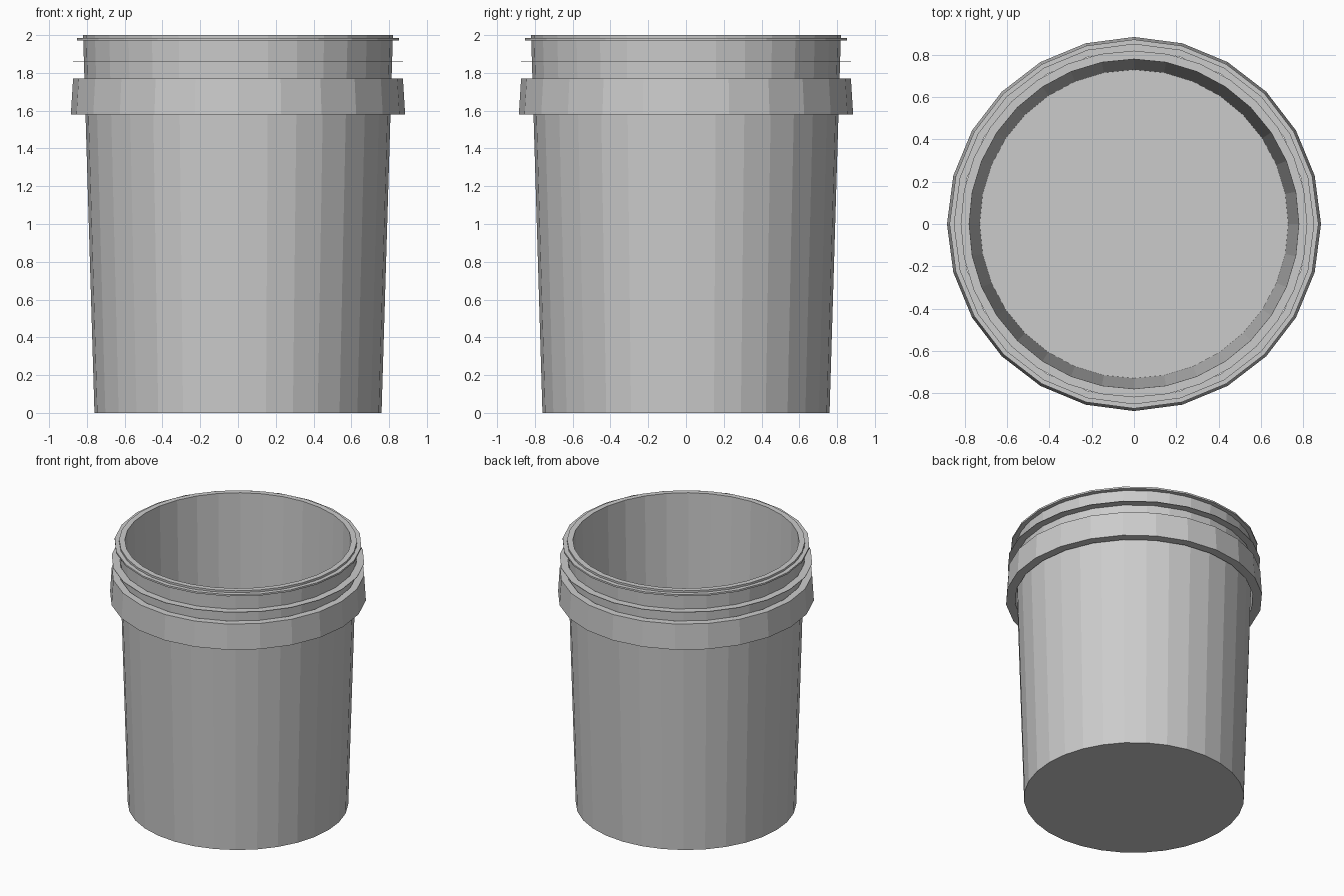
import bpy, bmesh, math

cube = bpy.data.objects.get("Cube")
if cube:
    bpy.data.objects.remove(cube, do_unlink=True)

GREY = (0.6, 0.6, 0.6, 1)
plastic = bpy.data.materials.new("grey plastic")
plastic.use_nodes = True
plastic.diffuse_color = GREY
plastic.node_tree.nodes["Principled BSDF"].inputs["Base Color"].default_value = GREY


def lathe(name, profile, sides, closed=False):
    """Turn a (radius, height) profile about z; open ends are capped."""
    bm = bmesh.new()
    rings = []
    for r, z in profile:
        rings.append([bm.verts.new((r * math.cos(math.tau * i / sides),
                                    r * math.sin(math.tau * i / sides), z))
                      for i in range(sides)])
    pairs = list(zip(rings, rings[1:]))
    if closed:
        pairs.append((rings[-1], rings[0]))
    else:
        bm.faces.new(rings[0])
        bm.faces.new(rings[-1])
    for a, b in pairs:
        for i in range(sides):
            j = (i + 1) % sides
            bm.faces.new((a[i], a[j], b[j], b[i]))
    bmesh.ops.recalc_face_normals(bm, faces=bm.faces)
    mesh = bpy.data.meshes.new(name)
    bm.to_mesh(mesh)
    bm.free()
    mesh.materials.append(plastic)
    obj = bpy.data.objects.new(name, mesh)
    bpy.context.collection.objects.link(obj)
    return obj


def collar(name, inner, low, high, bottom, top):
    """Faceted ring around the wall, outer radius running from low to high."""
    return lathe(name, [(inner, bottom), (low, bottom), (high, top), (inner, top)], 24, True)


# Tapered bucket with a wall, a rim and a floor
lathe("bucket_body", [(0.76, 0), (0.82, 2), (0.78, 2), (0.73, 0.02)], 32)

# Broad grip band and the two thin lid ridges above it
collar("grip_band", 0.822, 0.885, 0.873, 1.58, 1.77)
collar("lower_lid_ridge", 0.82, 0.873, 0.873, 1.857, 1.861)
collar("upper_lid_ridge", 0.82, 0.853, 0.853, 1.972, 1.985)
